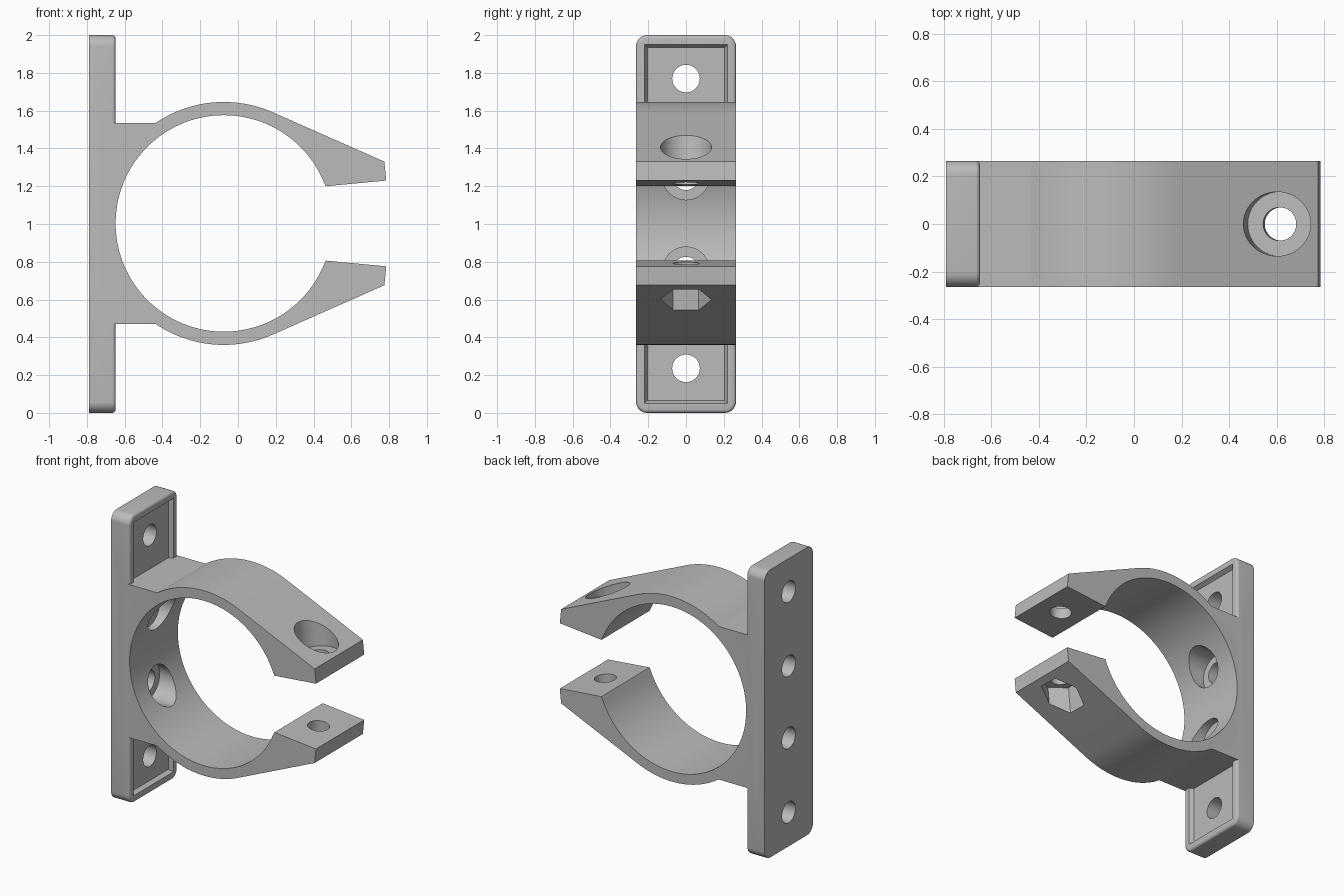
import bpy, bmesh
from math import sin, cos, asin, atan2, sqrt, radians, pi
from mathutils import Matrix, Vector

cube = bpy.data.objects.get("Cube")
if cube:
    bpy.data.objects.remove(cube, do_unlink=True)

grey = bpy.data.materials.new("light_grey")
grey.use_nodes = True
grey.diffuse_color = (0.5, 0.5, 0.5, 1)
grey.node_tree.nodes["Principled BSDF"].inputs["Base Color"].default_value = (0.5, 0.5, 0.5, 1)

HALF_W = 0.265                # half depth of the whole bracket
BACK, FACE = -0.79, -0.648    # wall plate faces
CX, CZ = -0.075, 1.003        # ring centre
R_IN, R_OUT = 0.573, 0.643


def finish(name, bm):
    bmesh.ops.recalc_face_normals(bm, faces=bm.faces)
    mesh = bpy.data.meshes.new(name)
    bm.to_mesh(mesh)
    bm.free()
    mesh.materials.append(grey)
    obj = bpy.data.objects.new(name, mesh)
    bpy.context.collection.objects.link(obj)
    return obj


def box(bm, x0, x1, y, z0, z1):
    m = Matrix.Translation(((x0 + x1) / 2, 0, (z0 + z1) / 2)) @ Matrix.Diagonal((x1 - x0, 2 * y, z1 - z0, 1))
    bmesh.ops.create_cube(bm, size=1, matrix=m)


def rod(name, a, b, r, sides=48):
    """Cylinder from a to b in the xz plane."""
    a, b = Vector(a), Vector(b)
    d = b - a
    mid = (a + b) / 2
    bm = bmesh.new()
    m = Matrix.Translation((mid.x, 0, mid.y)) @ Matrix.Rotation(atan2(d.x, d.y), 4, 'Y')
    bmesh.ops.create_cone(bm, cap_ends=True, segments=sides, radius1=r, radius2=r, depth=d.length, matrix=m)
    return finish(name, bm)


def combine(target, other, operation):
    mod = target.modifiers.new(operation.lower(), 'BOOLEAN')
    mod.operation, mod.solver, mod.object = operation, 'EXACT', other
    other.hide_render = True
    bpy.context.view_layer.objects.active = target
    bpy.ops.object.modifier_apply(modifier=mod.name)
    bpy.data.objects.remove(other, do_unlink=True)


# Wall plate: rounded corners, then a softened front rim
bm = bmesh.new()
box(bm, BACK, FACE, HALF_W, 0, 2)
corners = [e for e in bm.edges if abs(e.verts[0].co.x - e.verts[1].co.x) > 0.01]
bmesh.ops.bevel(bm, geom=corners, offset=0.06, segments=8, profile=0.5, affect='EDGES')
rim = [e for e in bm.edges if all(v.co.x > FACE - 0.001 for v in e.verts)]
bmesh.ops.bevel(bm, geom=rim, offset=0.018, segments=5, profile=0.5, affect='EDGES')
bracket = finish("clamp_bracket", bm)

# Shallow tapered pocket in the plate front
bm = bmesh.new()
box(bm, FACE - 0.03, FACE + 0.03, 0.235, 0.035, 1.965)
for v in bm.verts:
    if v.co.x < FACE:
        v.co.y *= 0.87
        v.co.z += 0.03 if v.co.z < 1 else -0.03
combine(bracket, finish("pocket_cutter", bm), 'DIFFERENCE')

# Open ring with block and tapering arms: upper half outline, mirrored
tip_in, tip_out = (0.785, 1.23), (0.775, 1.33)
jaw = (0.465, 1.2)
block_z = 0.532


def arc(r, a0, a1, n):
    return [(CX + r * cos(a0 + (a1 - a0) * i / n), CZ + r * sin(a0 + (a1 - a0) * i / n)) for i in range(n + 1)]


outer = [jaw, tip_in, tip_out] + arc(R_OUT, radians(66), pi - asin(block_z / R_OUT), 24) + [(-0.73, CZ + block_z)]
inner = arc(R_IN, pi, atan2(jaw[1] - CZ, jaw[0] - CX), 64)
flip = lambda pts: [(x, 2 * CZ - z) for x, z in pts]
outline = outer + flip(outer)[::-1] + flip(inner)[-2::-1] + inner[1:-1]
bm = bmesh.new()
face = bm.faces.new([bm.verts.new((x, -HALF_W, z)) for x, z in outline])
side = bmesh.ops.extrude_face_region(bm, geom=[face])
bmesh.ops.translate(bm, vec=(0, 2 * HALF_W, 0), verts=[g for g in side["geom"] if isinstance(g, bmesh.types.BMVert)])
combine(bracket, finish("ring_and_arms", bm), 'UNION')

for s in (1, -1):
    # Wall screw holes, the inner pair sunk into the ring
    outer_z, inner_z = CZ + s * 0.767, CZ + s * 0.25
    for z in (outer_z, inner_z):
        combine(bracket, rod("screw_hole", (BACK - 0.1, z), (FACE + 0.1, z), 0.073), 'DIFFERENCE')
    combine(bracket, rod("screw_sink", (-0.69, inner_z), (-0.4, inner_z), 0.125), 'DIFFERENCE')

    # Clamp bolt hole square to the jaw face, with a round sink above and a hex nut trap below
    def along(t):
        return (0.62 - 0.094 * t, CZ + s * (0.212 + 0.996 * t))
    combine(bracket, rod("bolt_hole", along(-0.1), along(0.4), 0.07), 'DIFFERENCE')
    combine(bracket, rod("bolt_sink", along(0.075), along(0.4), 0.135, 48 if s > 0 else 6), 'DIFFERENCE')

# Smooth curved walls, crisp edges
bpy.ops.object.select_all(action='DESELECT')
bracket.select_set(True)
bpy.context.view_layer.objects.active = bracket
bpy.ops.object.shade_smooth_by_angle(angle=radians(25))
